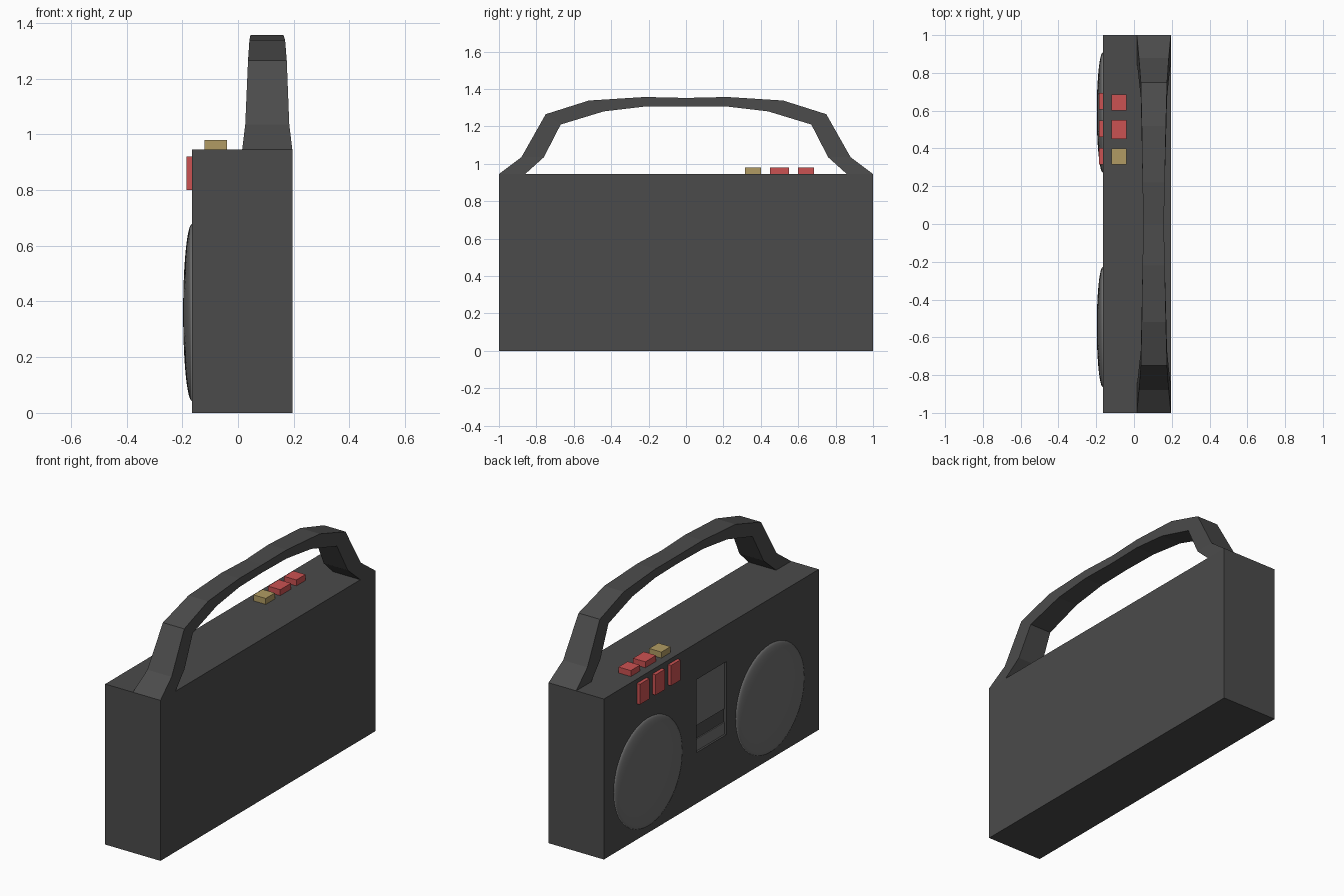
import bpy, bmesh, math
from mathutils import Matrix

if "Cube" in bpy.data.objects:
    bpy.data.objects.remove(bpy.data.objects["Cube"])

def material(name, rgb):
    m = bpy.data.materials.new(name)
    m.diffuse_color = (*rgb, 1)
    m.use_nodes = True
    m.node_tree.nodes["Principled BSDF"].inputs["Base Color"].default_value = m.diffuse_color
    return m

DARK = material("dark_grey", (0.07, 0.07, 0.07))
GREY = material("mid_grey", (0.16, 0.16, 0.16))
RED = material("red", (0.60, 0.085, 0.085))
TAN = material("tan", (0.44, 0.33, 0.125))

def finish(bm, name, mat=None):
    bmesh.ops.recalc_face_normals(bm, faces=bm.faces)
    me = bpy.data.meshes.new(name)
    bm.to_mesh(me)
    bm.free()
    ob = bpy.data.objects.new(name, me)
    bpy.context.collection.objects.link(ob)
    if mat:
        me.materials.append(mat)
    return ob

def box(name, x, y, z, mat=None):
    bm = bmesh.new()
    bmesh.ops.create_cube(bm, size=1)
    for v in bm.verts:
        v.co = [(lo + hi) / 2 + c * (hi - lo) for c, (lo, hi) in zip(v.co, (x, y, z))]
    return finish(bm, name, mat)

FACE = -0.165   # x of the speaker side
TOP = 0.945

# Body with a shallow cassette recess
body = box("body", (FACE, 0.195), (-1, 1), (0, TOP), DARK)
cutter = box("recess_cutter", (FACE - 0.1, FACE + 0.018), (-0.14, 0.14), (0.30, 0.73))
cutter.hide_render = True
cutter.hide_set(True)
cut = body.modifiers.new("recess", 'BOOLEAN')
cut.object = cutter
cut.operation = 'DIFFERENCE'
cut.solver = 'EXACT'

# Cassette door and lower window inside the recess
box("cassette_door", (FACE + 0.012, FACE + 0.02), (-0.14, 0.14), (0.45, 0.73), GREY)
box("cassette_window", (FACE + 0.012, FACE + 0.02), (-0.14, 0.14), (0.30, 0.37), GREY)

# Speaker domes: the outer half of a flattened sphere
def speaker(name, y):
    bm = bmesh.new()
    bmesh.ops.create_uvsphere(bm, u_segments=48, v_segments=24, radius=1)
    bmesh.ops.bisect_plane(bm, geom=bm.verts[:] + bm.edges[:] + bm.faces[:],
                           plane_co=(0, 0, 0), plane_no=(0, 0, 1), clear_inner=True)
    bmesh.ops.transform(bm, verts=bm.verts, matrix=Matrix.Translation((FACE, y, 0.36))
                        @ Matrix.Rotation(-math.pi / 2, 4, 'Y')
                        @ Matrix.Diagonal((0.318, 0.318, 0.032, 1)))
    for f in bm.faces:
        f.smooth = True
    return finish(bm, name, GREY)

speaker("speaker_left", 0.59)
speaker("speaker_right", -0.545)

# Buttons: three on the top, three on the speaker side
for i, (y0, y1, mat) in enumerate([(0.315, 0.40, TAN), (0.45, 0.55, RED), (0.60, 0.685, RED)]):
    box(f"top_button_{i + 1}", (-0.12, -0.04), (y0, y1), (TOP, 0.98), mat)
for i, y0 in enumerate((0.315, 0.46, 0.605)):
    box(f"front_button_{i + 1}", (-0.185, FACE), (y0, y0 + 0.088), (0.80, 0.92), RED)

# Handle: half stations as outer y, z, inner y, z, x min, x max; mirrored in y
half = [(1.00, 0.945, 0.86, 0.945, 0.015, 0.195),
        (0.88, 1.035, 0.76, 1.035, 0.026, 0.184),
        (0.75, 1.265, 0.67, 1.21, 0.036, 0.175),
        (0.52, 1.338, 0.44, 1.28, 0.041, 0.169),
        (0.22, 1.357, 0.22, 1.306, 0.045, 0.163)]
middle = (0, 1.352, 0, 1.306, 0.05, 0.158)
stations = half + [middle] + [(-a, b, -c, d, e, f) for a, b, c, d, e, f in reversed(half)]
bm = bmesh.new()
rings = [[bm.verts.new(p) for p in ((x0, oy, oz), (x1, oy, oz), (x1, iy, iz), (x0, iy, iz))]
         for oy, oz, iy, iz, x0, x1 in stations]
for a, b in zip(rings, rings[1:]):
    for k in range(4):
        n = (k + 1) % 4
        bm.faces.new((a[k], a[n], b[n], b[k]))
bm.faces.new(rings[0])
bm.faces.new(rings[-1])
finish(bm, "handle", DARK)
